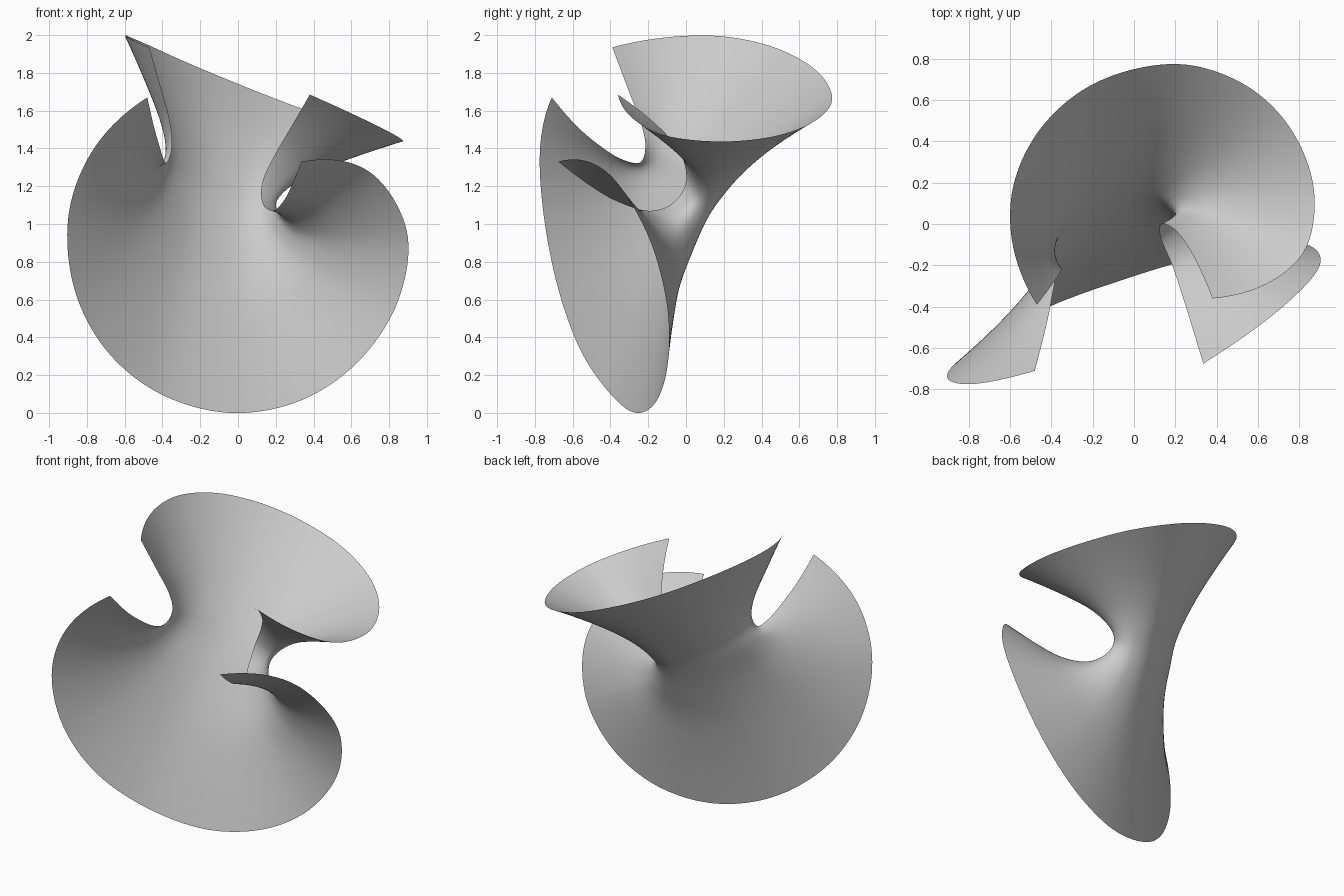
import bpy
from math import sin, pi
from mathutils import Vector

# Curve network: three strips running left to right...
lower_rim = [(-.48, -.71, 1.67), (-.757, -.772, 1.408), (-.895, -.755, 1.06), (-.87, -.68, .67),
             (-.70, -.56, .335), (-.41, -.40, .10), (-.04, -.265, 0), (.33, -.155, .065),
             (.64, -.095, .275), (.85, -.105, .60), (.892, -.215, .97), (.69, -.425, 1.28),
             (.335, -.675, 1.33)]
waist = [(-.375, -.245, 1.325), (-.41, -.18, 1.29), (-.36, -.075, 1.21), (-.21, .04, 1.115),
         (-.02, .105, 1.04), (.11, .105, 1.02), (.185, .065, 1.035), (.205, .01, 1.075),
         (.13, -.07, 1.11)]
upper_rim = [(-.47, -.39, 1.935), (-.584, -.113, 1.987), (-.586, .173, 1.995), (-.47, .437, 1.945),
             (-.26, .64, 1.85), (.005, .75, 1.74), (.285, .766, 1.63), (.565, .655, 1.53),
             (.768, .445, 1.46), (.87, .165, 1.437), (.832, -.115, 1.47), (.65, -.285, 1.562),
             (.38, -.36, 1.685)]
# ...and three running from the lower rim to the upper rim
left_notch = [(-.48, -.71, 1.67), (-.445, -.575, 1.515), (-.415, -.45, 1.41), (-.395, -.345, 1.345),
              (-.375, -.245, 1.325), (-.35, -.215, 1.41), (-.36, -.24, 1.54), (-.405, -.305, 1.71),
              (-.47, -.39, 1.935)]
ridge = [(-.04, -.265, 0), (-.05, -.18, .34), (-.05, -.095, .62), (-.04, 0, .84),
         (-.02, .105, 1.04), (.02, .20, 1.17), (.08, .33, 1.31), (.17, .51, 1.46),
         (.285, .766, 1.63)]
right_notch = [(.335, -.675, 1.33), (.285, -.51, 1.205), (.24, -.365, 1.12), (.185, -.20, 1.07),
               (.13, -.07, 1.11), (.13, 0, 1.225), (.20, -.03, 1.375), (.285, -.15, 1.52),
               (.38, -.36, 1.685)]


def spline(points, steps):
    """Smooth curve through the points, sampled at steps + 1 even parameters."""
    p = [Vector(q) for q in points]
    n = len(p) - 1
    p = [3 * p[0] - 3 * p[1] + p[2]] + p + [3 * p[-1] - 3 * p[-2] + p[-3]]
    out = []
    for k in range(steps + 1):
        t = k / steps * n
        i = min(int(t), n - 1)
        t -= i
        a, b, c, d = p[i:i + 4]
        out.append(b + .5 * t * (c - a + t * (2 * a - 5 * b + 4 * c - d
                                              + t * (3 * (b - c) + d - a))))
    return out


def weights(t):
    """Quadratic blend between start, middle and end."""
    return ((1 - t) * (1 - 2 * t), 4 * t * (1 - t), t * (2 * t - 1))


# Blend the network into one smooth sheet
NU, NV = 120, 72
rows = [spline(c, NU) for c in (lower_rim, waist, upper_rim)]
cols = [spline(c, NV) for c in (left_notch, ridge, right_notch)]
verts = []
for j in range(NV + 1):
    v = j / NV
    a = weights(v)
    for i in range(NU + 1):
        u = i / NU
        b = weights(u)
        p = Vector()
        for r in range(3):
            p += a[r] * rows[r][i] + b[r] * cols[r][j]
            for c in range(3):
                p -= a[r] * b[c] * rows[r][c * NU // 2]
        # Round out the neck beside the right notch
        s = max(0, 2 * u - 1)
        p -= Vector((0, .6, .8)) * .065 * sin(pi * s * s) * sin(2 * pi * v)
        verts.append(p)

W = NU + 1
faces = [(j * W + i, j * W + i + 1, (j + 1) * W + i + 1, (j + 1) * W + i)
         for j in range(NV) for i in range(NU)]
mesh = bpy.data.meshes.new("curved_sheet")
mesh.from_pydata(verts, [], faces)
mesh.polygons.foreach_set("use_smooth", [True] * len(faces))
mesh.update()
sheet = bpy.data.objects.new("curved_sheet", mesh)
bpy.context.collection.objects.link(sheet)
